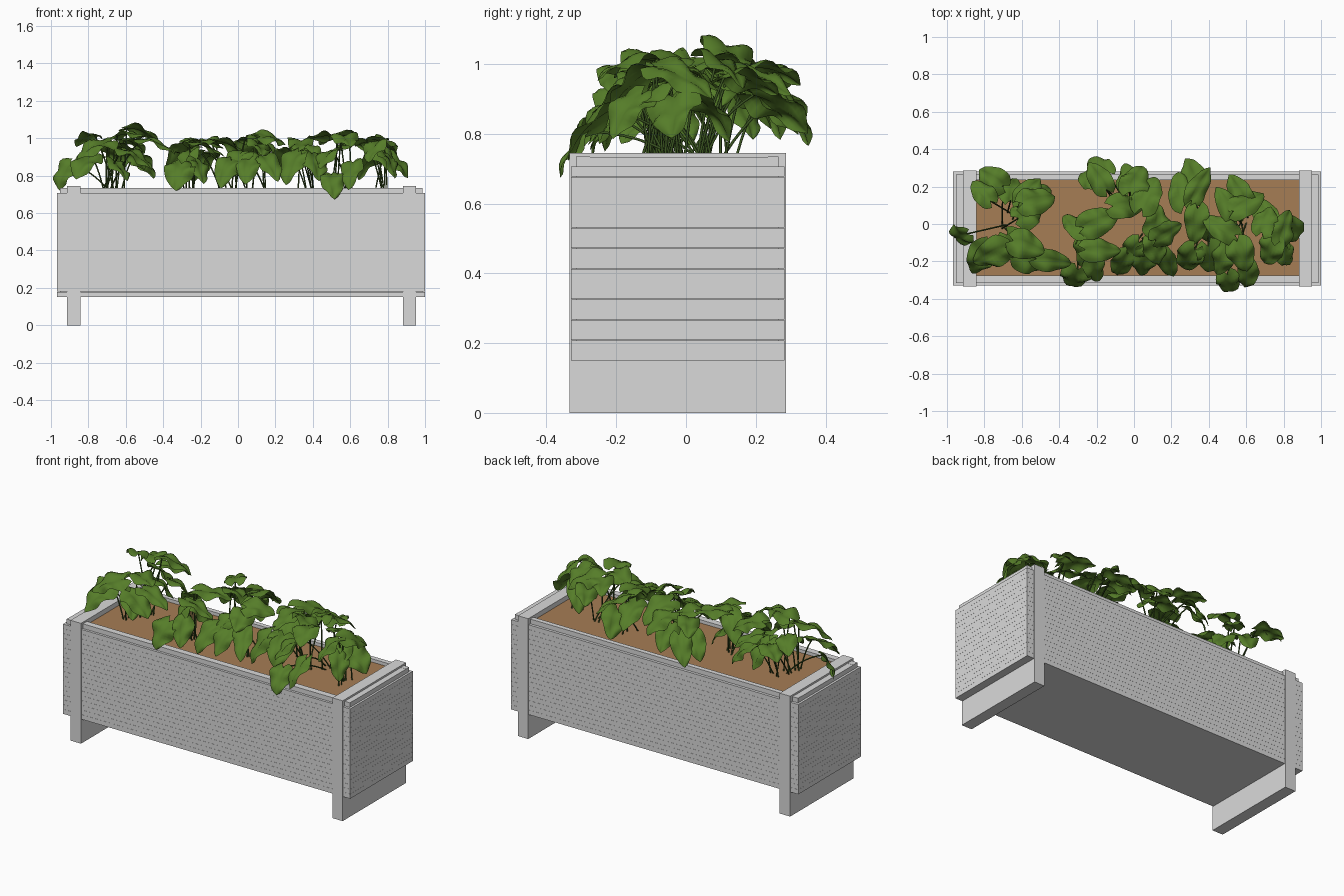
import bpy, bmesh, math, random
from mathutils import Vector

random.seed(23)
cube = bpy.data.objects.get("Cube")
if cube:
    bpy.data.objects.remove(cube, do_unlink=True)


def material(name, rgb):
    m = bpy.data.materials.new(name)
    m.use_nodes = True
    colour = (*rgb, 1)
    m.diffuse_color = colour
    m.node_tree.nodes["Principled BSDF"].inputs["Base Color"].default_value = colour
    m.node_tree.nodes["Principled BSDF"].inputs["Roughness"].default_value = 0.8
    return m


GREY = material("grey wood", (0.7, 0.7, 0.7))
SOIL = material("brown soil", (0.38, 0.205, 0.09))
LEAF = material("leaf green", (0.092, 0.205, 0.022))
STEM = material("dark stem green", (0.04, 0.085, 0.014))
SOIL_TOP = 0.715


def add_object(name, data, mat):
    data.materials.append(mat)
    ob = bpy.data.objects.new(name, data)
    bpy.context.collection.objects.link(ob)
    return ob


def box(name, x, y, z, mat=GREY):
    """Box from three (low, high) ranges."""
    bm = bmesh.new()
    bmesh.ops.create_cube(bm, size=1)
    for v in bm.verts:
        v.co = [r[0] if c < 0 else r[1] for c, r in zip(v.co, (x, y, z))]
    me = bpy.data.meshes.new(name)
    bm.to_mesh(me)
    bm.free()
    return add_object(name, me, mat)


# Planter body: stacked slats around a core
WIDE, DEEP = (-0.967, 1.0), (-0.33, 0.282)
INNER_X, INNER_Y = (-0.953, 0.987), (-0.315, 0.265)
PITCH = 0.0293
slats = box("wall_slats", WIDE, DEEP, (0.15, 0.15 + PITCH - 0.0005))
arr = slats.modifiers.new("stack", 'ARRAY')
arr.count = 19
arr.use_relative_offset = False
arr.use_constant_offset = True
arr.constant_offset_displace = (0, 0, PITCH)
box("core", INNER_X, INNER_Y, (0.151, 0.70))

# Raised inner lining and soil
box("lining_front", INNER_X, (INNER_Y[0], -0.275), (0.69, 0.735))
box("lining_back", INNER_X, (0.235, INNER_Y[1]), (0.69, 0.735))
box("lining_right", (INNER_X[0], -0.9), INNER_Y, (0.69, 0.734))
box("lining_left", (0.93, INNER_X[1]), INNER_Y, (0.69, 0.734))
box("soil", (-0.86, 0.89), (-0.28, 0.24), (0.69, SOIL_TOP), SOIL)

# End frames that also form the legs
for side, x in (("right", (-0.914, -0.842)), ("left", (0.881, 0.951))):
    box("leg_frame_" + side, x, (-0.334, 0.286), (0, 0.745))


def add_leaf(bm, centre, heading, start, end, length, half):
    """Rippled, drooping heart-shaped blade; returns the point where its stem joins."""
    rows, cols = 14, 8
    roll = random.uniform(-0.5, 0.5)
    phase = random.uniform(0, 6)
    h = Vector((math.cos(heading), math.sin(heading), 0))
    s = Vector((-h.y, h.x, 0))
    up = Vector((0, 0, 1))
    spine, p = [], Vector()
    for i in range(rows + 1):
        a = start + (end - start) * i / rows
        d = h * math.cos(a) + up * math.sin(a)
        n = up * math.cos(a) - h * math.sin(a)
        spine.append((p.copy(), d, n))
        p += d * length / rows
    shift = Vector(centre) - spine[rows // 2][0]
    grid = []
    for i, (q, d, n) in enumerate(spine):
        t = i / rows
        w = half * max(0.0, math.sin(math.pi * t ** 0.6)) ** 0.7
        w = max(w, 0.3 * half) if i == 0 else w
        across = s * math.cos(roll) + n * math.sin(roll)
        normal = n * math.cos(roll) - s * math.sin(roll)
        row = []
        for j in range(cols + 1):
            u = 2 * j / cols - 1
            lobe = -0.2 * length * abs(u) * (1 - t) ** 2
            ripple = 0.25 * u * math.sin(12 * t + phase + 2 * u)
            lift = w * (0.6 * abs(u) - 0.7 * u * u + ripple)
            co = q + shift + across * w * u + d * lobe + normal * lift
            co.x = max(co.x, -1)
            row.append(bm.verts.new(co))
        grid.append(row)
    for a, b in zip(grid, grid[1:]):
        for j in range(cols):
            bm.faces.new((a[j], a[j + 1], b[j + 1], b[j]))
    return spine[0][0] + shift


def plant(name, base, leaves):
    """One clump: leaves at given centres, joined to the base by arched stems."""
    bm = bmesh.new()
    stems = bpy.data.curves.new(name + "_stems", 'CURVE')
    stems.dimensions = '3D'
    stems.bevel_depth = 0.004
    stems.bevel_resolution = 1
    stems.resolution_u = 4
    for x, y, z in leaves:
        low = max(0.0, min(1.0, (1.02 - z) / 0.2))
        heading = math.atan2(y - base[1], x - base[0])
        heading += random.uniform(-0.7, 0.7) * (1 - 0.5 * low)
        start = random.uniform(-0.1, 0.3) - 0.7 * low
        end = start - random.uniform(0.6, 0.9)
        joint = add_leaf(bm, (x, y, z), heading, start, end,
                         random.uniform(0.16, 0.22), random.uniform(0.06, 0.085))
        foot = Vector((base[0] + random.uniform(-0.06, 0.06),
                       base[1] + random.uniform(-0.06, 0.06), SOIL_TOP - 0.01))
        mid = foot.lerp(joint, 0.45) + Vector((0, 0, 0.05))
        sp = stems.splines.new('NURBS')
        sp.points.add(2)
        for pt, co in zip(sp.points, (foot, mid, joint)):
            pt.co = (*co, 1)
        sp.order_u = 3
        sp.use_endpoint_u = True
    me = bpy.data.meshes.new(name + "_leaves")
    bm.to_mesh(me)
    bm.free()
    me.shade_smooth()
    add_object(name + "_leaves", me, LEAF)
    add_object(name + "_stems", stems, STEM)


# Foliage clumps along the trough
plant("plant_a", (-0.66, 0.03), [
    (-0.77, 0.25, 0.97), (-0.82, 0.18, 1.0), (-0.64, 0.2, 0.9), (-0.55, 0.19, 0.97),
    (-0.55, 0.06, 0.9), (-0.49, 0.17, 0.86), (-0.5, 0.13, 1.03)])
plant("plant_b", (-0.7, -0.06), [
    (-0.94, -0.07, 0.8), (-0.83, -0.2, 0.86), (-0.78, -0.17, 0.95), (-0.56, -0.12, 1.02),
    (-0.53, -0.2, 0.9), (-0.42, -0.2, 0.97), (-0.63, -0.13, 0.84)])
plant("plant_c", (-0.28, -0.06), [
    (-0.33, 0.01, 0.91), (-0.23, -0.02, 0.85), (-0.17, 0.02, 0.98), (-0.32, -0.3, 0.8),
    (-0.2, -0.26, 0.83), (-0.27, -0.16, 0.9), (-0.16, -0.14, 0.95)])
plant("plant_d", (-0.05, 0.08), [
    (-0.25, 0.25, 0.86), (-0.2, 0.32, 0.85), (-0.04, 0.26, 0.87), (0.02, 0.25, 0.94),
    (0.08, 0.18, 0.97), (-0.02, 0.1, 0.95), (-0.2, 0.26, 0.98)])
plant("plant_e", (0.1, -0.06), [
    (-0.01, -0.17, 0.87), (0.05, -0.22, 0.84), (-0.07, -0.23, 0.82), (0.12, -0.15, 0.95),
    (0.19, -0.04, 1.0), (0.18, -0.22, 0.85), (0.13, 0.03, 0.97)])
plant("plant_f", (0.36, 0.04), [
    (0.25, 0.2, 0.91), (0.3, 0.28, 0.87), (0.36, 0.22, 0.96), (0.33, -0.02, 0.97),
    (0.39, -0.05, 0.9), (0.28, -0.2, 0.85), (0.42, -0.2, 0.86)])
plant("plant_g", (0.55, 0.0), [
    (0.55, 0.19, 0.95), (0.62, 0.12, 0.99), (0.49, 0.12, 1.0), (0.45, -0.01, 1.01),
    (0.47, -0.2, 0.9), (0.6, -0.29, 0.81), (0.51, -0.33, 0.75), (0.58, -0.18, 1.0)])
plant("plant_h", (0.74, -0.08), [
    (0.71, 0.03, 0.97), (0.81, 0, 0.96), (0.86, -0.04, 0.86), (0.78, -0.12, 0.9),
    (0.82, -0.18, 0.86), (0.72, -0.16, 0.94), (0.68, 0.08, 0.86)])
